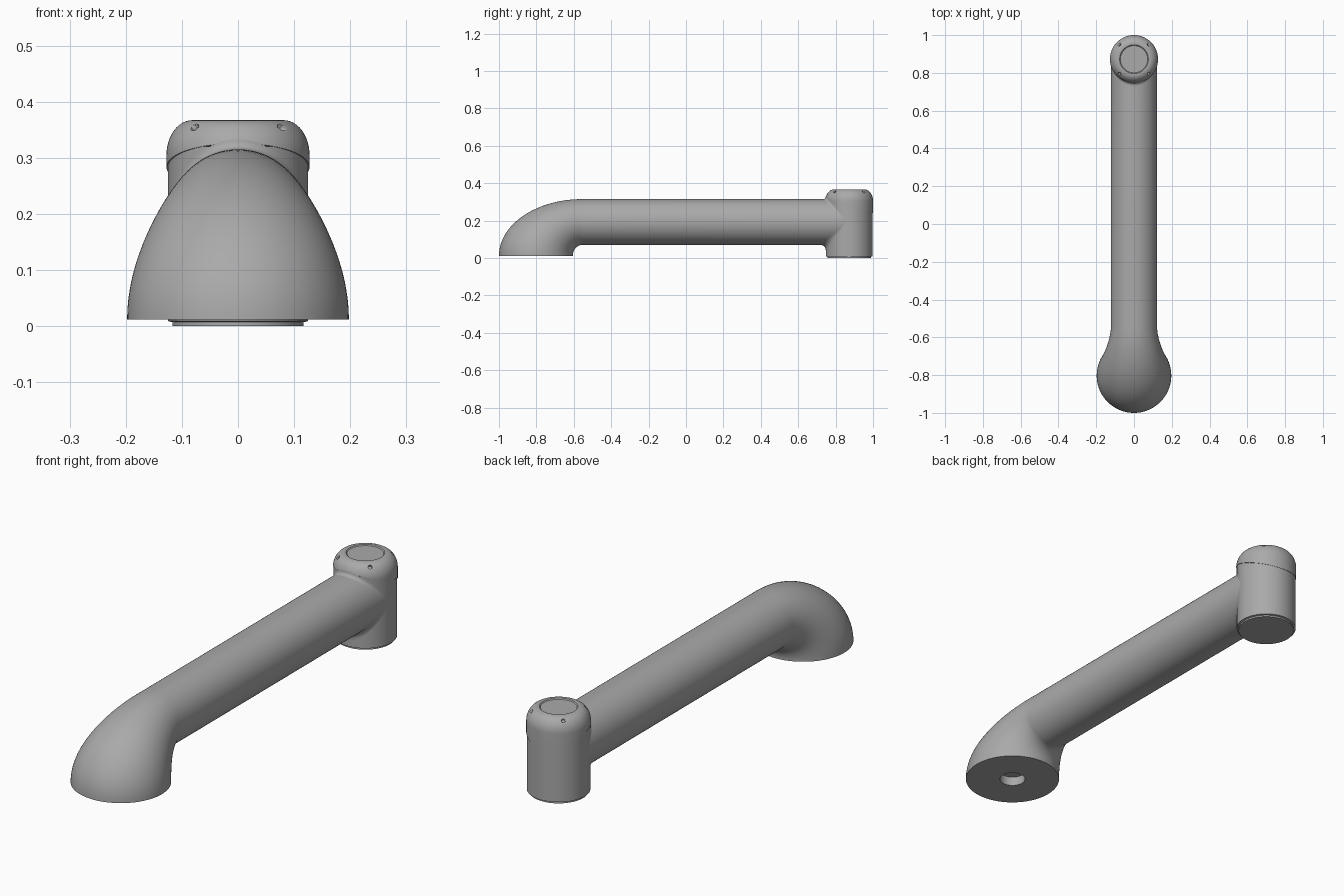
import bpy, bmesh, math
from mathutils import Vector, Matrix

cube = bpy.data.objects.get("Cube")
if cube:
    bpy.data.objects.remove(cube)

SIDES = 96
JOINT_Y, JOINT_R = 0.8725, 0.125
ARM_Z, ARM_R = 0.1925, 0.1225
BASE_Z, BEND_Y = 0.012, -0.555

grey = bpy.data.materials.new("satin_grey")
grey.use_nodes = True
colour = (0.4, 0.4, 0.4, 1)
grey.diffuse_color = colour
grey.node_tree.nodes["Principled BSDF"].inputs["Base Color"].default_value = colour


def finish(name, bm, angle=30):
    bmesh.ops.recalc_face_normals(bm, faces=bm.faces)
    mesh = bpy.data.meshes.new(name)
    bm.to_mesh(mesh)
    bm.free()
    mesh.materials.append(grey)
    ob = bpy.data.objects.new(name, mesh)
    bpy.context.collection.objects.link(ob)
    bpy.ops.object.select_all(action="DESELECT")
    ob.select_set(True)
    bpy.context.view_layer.objects.active = ob
    bpy.ops.object.shade_smooth_by_angle(angle=math.radians(angle))
    return ob


def bridge(bm, rows, closed=True):
    n = len(rows[0])
    for a, b in zip(rows, rows[1:]):
        for i in range(n if closed else n - 1):
            j = (i + 1) % n
            bm.faces.new((a[i], a[j], b[j], b[i]))


def ring(bm, inner, outer, half_width):
    """Ellipse spanning two points in the YZ plane, with a width along X."""
    mid, half = (inner + outer) / 2, (outer - inner) / 2
    steps = [math.tau * i / SIDES for i in range(SIDES)]
    return [bm.verts.new(mid + half * math.cos(a) + Vector((half_width * math.sin(a), 0, 0)))
            for a in steps]


def lathe(profile):
    """Turn (radius, z) points about the joint axis."""
    bm = bmesh.new()
    rows = [ring(bm, Vector((0, JOINT_Y + r, z)), Vector((0, JOINT_Y - r, z)), r)
            for r, z in profile]
    bridge(bm, rows)
    bm.faces.new(rows[0])
    bm.faces.new(rows[-1])
    return bm


# Arm tube with flared elbow and a blind hole in its foot
bm = bmesh.new()
rows = []
foot_y, hole_r = -0.8025, 0.053
for z in (BASE_Z + 0.04, BASE_Z):
    rows.append(ring(bm, Vector((0, foot_y + hole_r, z)), Vector((0, foot_y - hole_r, z)), hole_r))
for i in range(33):
    t = math.pi / 2 * i / 32
    c, s = max(math.cos(t), 0), math.sin(t)
    rows.append(ring(bm, Vector((0, BEND_Y - 0.05 * c, BASE_Z + 0.058 * s)),
                     Vector((0, BEND_Y - 0.445 * c, BASE_Z + 0.303 * s)),
                     ARM_R + 0.075 * c ** 1.4))
rows.append(ring(bm, Vector((0, 0.85, ARM_Z - ARM_R)), Vector((0, 0.85, ARM_Z + ARM_R)), ARM_R))
bridge(bm, rows)
bm.faces.new(rows[0])
bm.faces.new(rows[-1])
finish("arm_tube", bm, 40)

# Upright joint housing with a stepped lower lip
finish("joint_housing", lathe([(0.117, 0), (0.117, 0.007), (0.125, 0.009), (0.125, 0.32)]))

# Blended fillet where the tube meets the housing
bm = bmesh.new()
rows = []
for i in range(SIDES + 1):
    a = math.tau * i / SIDES
    x, k = ARM_R * math.sin(a), math.cos(a)
    z = ARM_Z - ARM_R * k
    y = JOINT_Y - math.sqrt(JOINT_R ** 2 - x ** 2)
    size = (0.032 if k > 0 else 0.018) * k
    start = Vector((x, y - abs(size), z))
    corner, end = Vector((x, y, z)), Vector((x, y, z - size))
    row = []
    for j in range(9):
        t = j / 8
        row.append(bm.verts.new(start * (1 - t) ** 2 + corner * 2 * t * (1 - t) + end * t * t))
    rows.append(row)
bridge(bm, rows, closed=False)
bmesh.ops.remove_doubles(bm, verts=bm.verts, dist=0.00001)
finish("joint_fillet", bm, 60)

# Rounded cap with a shallow dished top, cut along a sloping seam
CAP_R, CAP_TOP, ROUND_R, ROUND_Z = 0.1275, 0.367, 0.046, 0.062
profile = [(CAP_R, 0.2)]
for i in range(13):
    t = math.pi / 2 * i / 12
    profile.append((CAP_R - ROUND_R * (1 - math.cos(t)), CAP_TOP - ROUND_Z * (1 - math.sin(t))))
profile += [(0.076, CAP_TOP), (0.072, CAP_TOP - 0.004)]
bm = lathe(profile)
slope = Vector((0, 0.25, -0.085))
normal = Vector((0, 0.085, 0.25)).normalized()
cut = bmesh.ops.bisect_plane(bm, geom=bm.verts[:] + bm.edges[:] + bm.faces[:],
                             plane_co=(0, 1, 0.24), plane_no=normal, clear_inner=True)
bmesh.ops.holes_fill(bm, edges=[e for e in bm.edges if e.is_boundary])
cap = finish("joint_cap", bm)

# Four small screw holes around the cap shoulder
for sx in (-1, 1):
    for sy in (-1, 1):
        axis = Vector((sx * 0.6, sy * 0.6, 0.8)).normalized()
        spot = Vector((sx * 0.077, JOINT_Y + sy * 0.077, 0.354))
        bm = bmesh.new()
        bmesh.ops.create_cone(bm, cap_ends=True, segments=20, radius1=0.008, radius2=0.008,
                              depth=0.03, matrix=Matrix.Translation(spot)
                              @ axis.to_track_quat("Z", "Y").to_matrix().to_4x4())
        cutter = finish("screw_hole_cutter", bm)
        cutter.hide_render = True
        mod = cap.modifiers.new("screw_hole", "BOOLEAN")
        mod.operation, mod.solver, mod.object = "DIFFERENCE", "EXACT", cutter
        bpy.context.view_layer.objects.active = cap
        bpy.ops.object.modifier_move_to_index(modifier=mod.name, index=0)
        bpy.ops.object.modifier_apply(modifier=mod.name)
        bpy.data.objects.remove(cutter)
